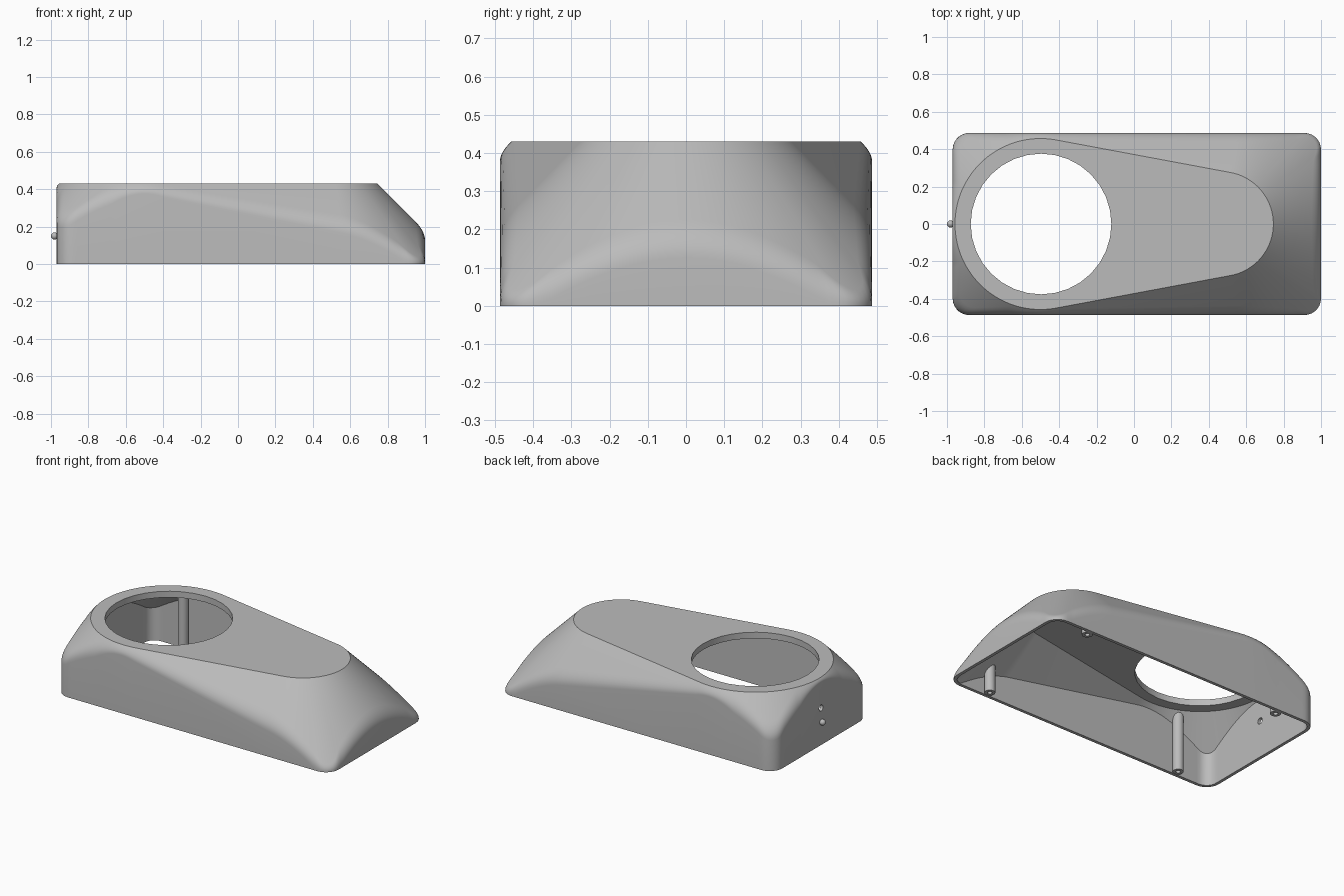
import bpy, bmesh, math
from mathutils import Vector

if "Cube" in bpy.data.objects:
    bpy.data.objects.remove(bpy.data.objects["Cube"])

grey = bpy.data.materials.new("mid grey")
grey.use_nodes = True
grey.diffuse_color = (0.5, 0.5, 0.5, 1)
grey.node_tree.nodes["Principled BSDF"].inputs["Base Color"].default_value = (0.5, 0.5, 0.5, 1)

BIG, SMALL = Vector((-0.5, 0)), Vector((0.465, 0))   # centres of the teardrop arcs
R_BIG, R_SMALL = 0.457, 0.28
MID_X, HALF_X, HALF_Y = 0.015, 0.985, 0.487
TOP = 0.43


def finish(name, bm):
    bmesh.ops.recalc_face_normals(bm, faces=bm.faces)
    mesh = bpy.data.meshes.new(name)
    bm.to_mesh(mesh)
    bm.free()
    mesh.materials.append(grey)
    ob = bpy.data.objects.new(name, mesh)
    bpy.context.collection.objects.link(ob)
    return ob


def smooth(ob):
    bpy.ops.object.select_all(action="DESELECT")
    ob.select_set(True)
    bpy.context.view_layer.objects.active = ob
    bpy.ops.object.shade_smooth_by_angle(angle=math.radians(30))


def skin(bm, rings, closed=False):
    """Join point rings of equal length, capping the ends or closing the loop."""
    rings = [[bm.verts.new(p) for p in ring] for ring in rings]
    pairs = list(zip(rings, rings[1:]))
    if closed:
        pairs.append((rings[-1], rings[0]))
    else:
        bm.faces.new(rings[0])
        bm.faces.new(rings[-1])
    for a, b in pairs:
        for i in range(len(a)):
            j = (i + 1) % len(a)
            bm.faces.new((a[i], a[j], b[j], b[i]))


def teardrop(inset):
    """Outline points and outward normals of two arcs joined by tangents."""
    turn = math.acos((R_BIG - R_SMALL) / (SMALL - BIG).length)
    out = []
    for centre, r, start, end, n in ((SMALL, R_SMALL, -turn, turn, 100),
                                     (BIG, R_BIG, turn, 2 * math.pi - turn, 120)):
        for i in range(n + 1):
            a = start + (end - start) * i / n
            normal = Vector((math.cos(a), math.sin(a)))
            out.append((centre + normal * (r - inset), normal))
    return out


def reach(p, n, inset, corner):
    """Distance from p along n to the rounded rectangle of the side walls."""
    lo, hi = 0.0, 2.0
    for _ in range(40):
        t = (lo + hi) / 2
        q = p + n * t
        dx = abs(q.x - MID_X) - (HALF_X - inset - corner)
        dy = abs(q.y) - (HALF_Y - inset - corner)
        d = math.hypot(max(dx, 0), max(dy, 0)) + min(max(dx, dy), 0) - corner
        lo, hi = (t, hi) if d < 0 else (lo, t)
    return lo


# Housing shell: flat teardrop top, 45 degree skirt, rounded crest, upright walls
FILLET, STEPS = 0.05, 6
outer = [[] for _ in range(STEPS + 3)]
for p, n in teardrop(0):
    t = reach(p, n, 0, 0.09)
    z = TOP - t
    f = min(FILLET, 0.8 * t, 0.8 * z)
    edge = p + n * t
    crest = edge.to_3d() + Vector((0, 0, z))
    before = (p + n * (t - f)).to_3d() + Vector((0, 0, z + f))
    after = crest - Vector((0, 0, f))
    outer[0].append((p.x, p.y, TOP))
    for k in range(STEPS + 1):
        s = k / STEPS
        outer[k + 1].append(before * (1 - s) ** 2 + crest * 2 * s * (1 - s) + after * s * s)
    outer[-1].append((edge.x, edge.y, 0))

inner = [[], [], []]
CEILING = 0.39
for p, n in teardrop(0.016):
    t = reach(p, n, 0.02, 0.07)
    edge = p + n * t
    inner[0].append((edge.x, edge.y, 0))
    inner[1].append((edge.x, edge.y, max(CEILING - t, 0.004)))
    inner[2].append((p.x, p.y, CEILING))

bm = bmesh.new()
skin(bm, outer + inner)
housing = finish("housing", bm)


def cut(target, centre, radius, depth, axis):
    bpy.ops.mesh.primitive_cylinder_add(vertices=32, radius=radius, depth=depth, location=centre,
                                        rotation=(0, math.pi / 2 if axis == "x" else 0, 0))
    cutter = bpy.context.object
    cutter.name = "hole_cutter"
    cutter.hide_render = True
    mod = target.modifiers.new("hole", "BOOLEAN")
    mod.operation, mod.solver, mod.object = "DIFFERENCE", "EXACT", cutter
    bpy.context.view_layer.objects.active = target
    bpy.ops.object.modifier_apply(modifier=mod.name)
    bpy.data.objects.remove(cutter)


cut(housing, (-0.497, 0, 0.42), 0.376, 0.2, "z")      # large round opening
cut(housing, (-0.97, 0, 0.24), 0.02, 0.1, "x")        # small hole in the end wall
smooth(housing)


# Screw posts against the side walls, trimmed to the slope of the skirt
def post(name, x, y, centre, radius):
    def ring(r, height):
        pts = []
        for i in range(20):
            a = 2 * math.pi * i / 20
            q = Vector((x + r * math.cos(a), y + r * math.sin(a)))
            roof = min(TOP - 0.025 - ((q - centre).length - radius), TOP - 0.02)
            pts.append((q.x, q.y, roof if height is None else height))
        return pts
    bm = bmesh.new()
    skin(bm, [ring(0.014, 0.1), ring(0.014, 0.002), ring(0.032, 0.002), ring(0.032, None)])
    smooth(finish(name, bm))


for side, y in (("front", -0.438), ("back", 0.438)):
    post(side + "_left_post", 0.72, y, SMALL, R_SMALL)
    post(side + "_right_post", -0.7, y, BIG, R_BIG)

# Small round bead on the end wall
bpy.ops.mesh.primitive_uv_sphere_add(segments=20, ring_count=12, radius=0.019, location=(-0.981, 0, 0.15))
bead = bpy.context.object
bead.name = "end_bead"
bead.data.materials.append(grey)
smooth(bead)
